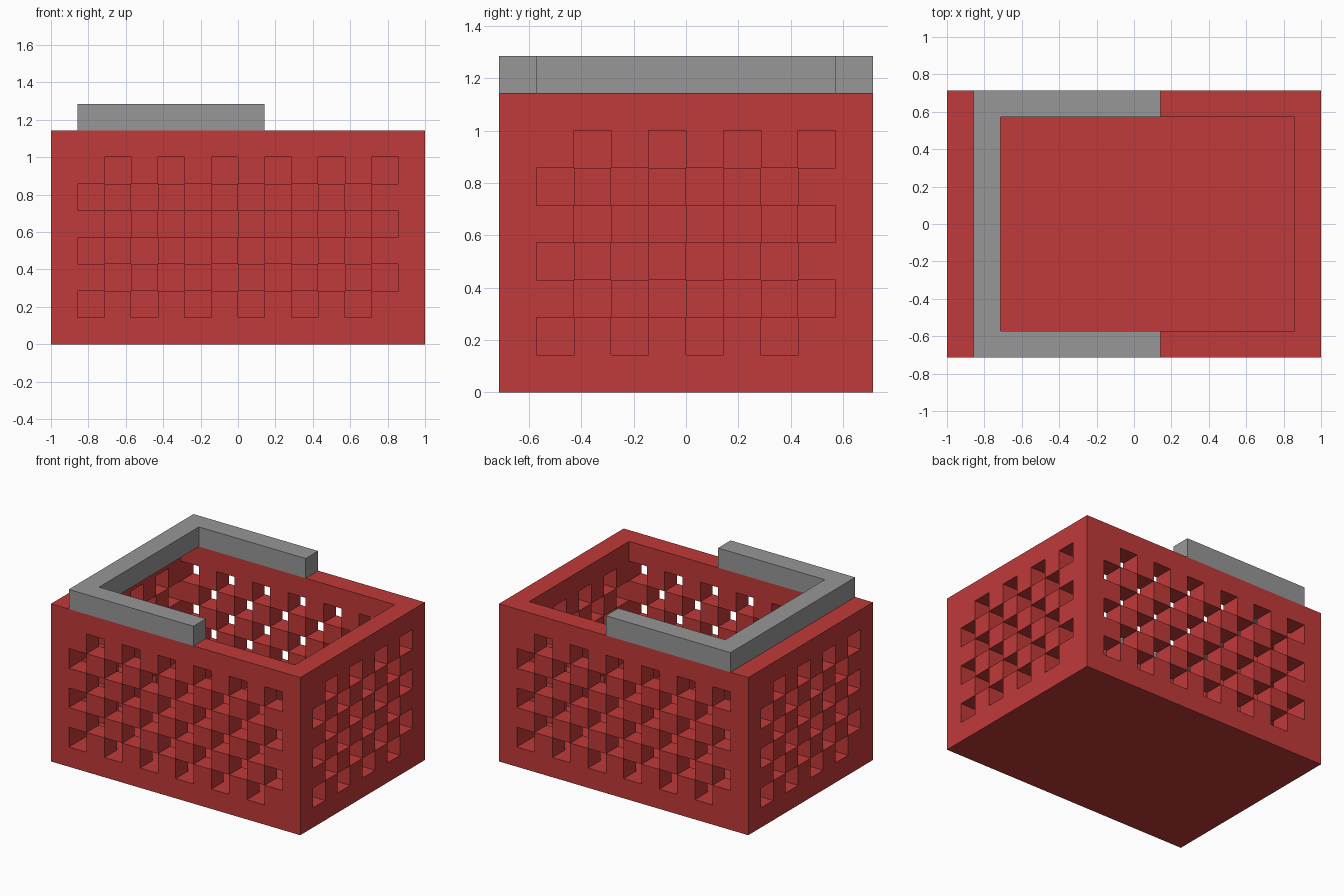
import bpy, bmesh
from mathutils import Vector

cube = bpy.data.objects.get("Cube")
if cube:
    bpy.data.objects.remove(cube, do_unlink=True)

U = 1 / 7                    # one grid cell; walls are one cell thick
NX, NY, NZ = 14, 10, 8       # basket size in cells


def make_material(name, rgb):
    m = bpy.data.materials.new(name)
    m.use_nodes = True
    m.diffuse_color = (*rgb, 1)
    m.node_tree.nodes["Principled BSDF"].inputs["Base Color"].default_value = (*rgb, 1)
    return m


def add_object(name, bm, mat):
    me = bpy.data.meshes.new(name)
    bmesh.ops.recalc_face_normals(bm, faces=bm.faces) if name == "handle" else None
    bm.to_mesh(me)
    bm.free()
    me.materials.append(mat)
    ob = bpy.data.objects.new(name, me)
    bpy.context.collection.objects.link(ob)
    return ob


red = make_material("red", (0.53, 0.041, 0.041))
grey = make_material("grey", (0.31, 0.31, 0.31))


def solid(i, j, k):
    """True where the basket has material: floor plus checkered walls."""
    if not (0 <= i < NX and 0 <= j < NY and 0 <= k < NZ):
        return False
    if k == 0:
        return True
    on_x, on_y = i in (0, NX - 1), j in (0, NY - 1)
    if not (on_x or on_y):
        return False                         # hollow inside
    if (on_x and on_y) or k == NZ - 1:
        return True                          # corner posts and rim
    if on_y:                                 # front and back lattice
        return (i + k) % 2 != (0 if j == 0 else 1)
    return (j + k) % 2 != (0 if i == NX - 1 else 1)


# Basket: one quad wherever a filled cell meets an empty one
bm = bmesh.new()
verts = {}


def grid_vert(p):
    if p not in verts:
        verts[p] = bm.verts.new(((p[0] - NX / 2) * U, (p[1] - NY / 2) * U, p[2] * U))
    return verts[p]


for i in range(NX):
    for j in range(NY):
        for k in range(NZ):
            if not solid(i, j, k):
                continue
            for axis in range(3):
                for side in (0, 1):
                    n = [i, j, k]
                    n[axis] += 2 * side - 1
                    if solid(*n):
                        continue
                    corners = []
                    for a, b in ((0, 0), (1, 0), (1, 1), (0, 1)):
                        p = [i, j, k]
                        p[axis] += side
                        p[(axis + 1) % 3] += a
                        p[(axis + 2) % 3] += b
                        corners.append(grid_vert(tuple(p)))
                    bm.faces.new(corners if side else corners[::-1])
add_object("basket", bm, red)

# Handle: U-shaped bar resting on the rim
bm = bmesh.new()
outline = [(-6, -5), (1, -5), (1, -4), (-5, -4), (-5, 4), (1, 4), (1, 5), (-6, 5)]
base = bm.faces.new([bm.verts.new((x * U, y * U, NZ * U)) for x, y in outline])
ext = bmesh.ops.extrude_face_region(bm, geom=[base], use_keep_orig=True)
top = [g for g in ext["geom"] if isinstance(g, bmesh.types.BMVert)]
bmesh.ops.translate(bm, verts=top, vec=Vector((0, 0, U)))
add_object("handle", bm, grey)
